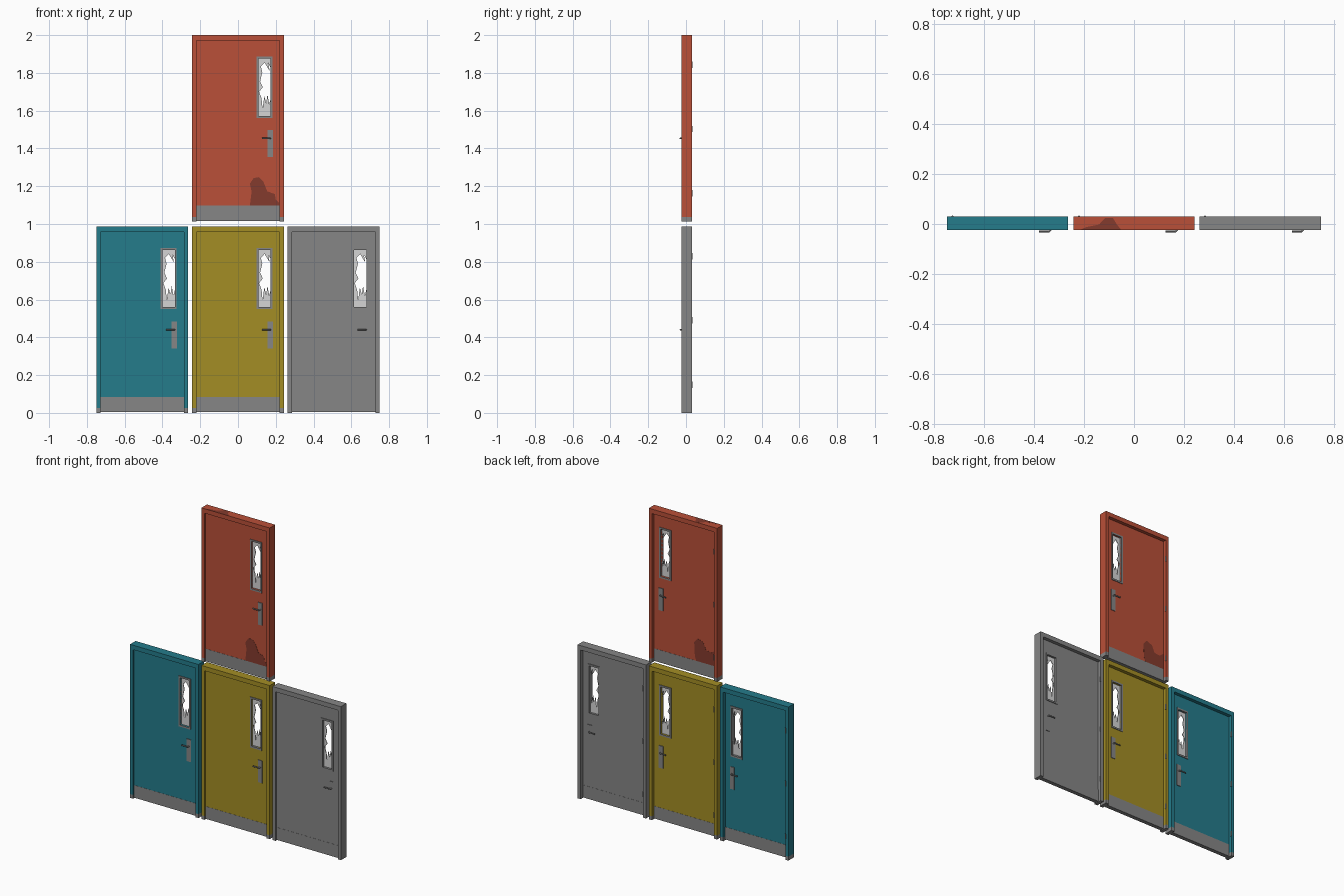
import bpy, bmesh, math

if "Cube" in bpy.data.objects:
    bpy.data.objects.remove(bpy.data.objects["Cube"])

def mat(name, rgb):
    m = bpy.data.materials.new(name)
    m.diffuse_color = (*rgb, 1)
    m.use_nodes = True
    m.node_tree.nodes["Principled BSDF"].inputs["Base Color"].default_value = m.diffuse_color
    return m

TEAL = mat("teal_paint", (0.018, 0.20, 0.26))
YELLOW = mat("yellow_paint", (0.37, 0.27, 0.018))
RED = mat("red_paint", (0.49, 0.08, 0.04))
GREY = mat("grey_metal", (0.24, 0.24, 0.24))
GLASS = mat("pale_glass", (0.66, 0.66, 0.66))
STAIN = mat("dark_red_stain", (0.23, 0.043, 0.026))

def finish(bm, name, m):
    bmesh.ops.recalc_face_normals(bm, faces=bm.faces)
    me = bpy.data.meshes.new(name)
    bm.to_mesh(me)
    bm.free()
    me.materials.append(m)
    ob = bpy.data.objects.new(name, me)
    bpy.context.collection.objects.link(ob)
    return ob

def slab(name, m, pts, y0, y1, o=(0, 0)):
    """Outline in x,z extruded from y0 to y1."""
    bm = bmesh.new()
    f = bm.faces.new([bm.verts.new((x + o[0], y0, z + o[1])) for x, z in pts])
    r = bmesh.ops.extrude_face_region(bm, geom=[f])
    vs = [v for v in r["geom"] if isinstance(v, bmesh.types.BMVert)]
    bmesh.ops.translate(bm, verts=vs, vec=(0, y1 - y0, 0))
    bmesh.ops.triangulate(bm, faces=[f for f in bm.faces if len(f.verts) > 4])
    return finish(bm, name, m)

def rect(x0, x1, z0, z1):
    return [(x0, z0), (x1, z0), (x1, z1), (x0, z1)]

def ring(name, m, outer, inner, y0, y1, o):
    """Rectangular panel with a rectangular hole."""
    bm = bmesh.new()
    L = [[bm.verts.new((x + o[0], y, z + o[1])) for x, z in rect(*r)]
         for r, y in ((outer, y0), (outer, y1), (inner, y1), (inner, y0))]
    for a in range(4):
        A, B = L[a], L[(a + 1) % 4]
        for i in range(4):
            j = (i + 1) % 4
            bm.faces.new((A[i], A[j], B[j], B[i]))
    return finish(bm, name, m)

W, H = 0.243, 0.987            # half width and height of a door
IW, IH = 0.221, 0.958          # inner edge of the frame
Y0, Y1 = -0.025, 0.031         # frame depth
L0, L1 = -0.015, 0.009         # leaf depth
WIN = (0.108, 0.173, 0.560, 0.863)
BEZEL = (0.098, 0.182, 0.549, 0.874)
FOOT, KICK = 0.025, 0.084

# broken glass outline, as fractions of the window
SHARDS = [(0, 0), (1, 0), (1, .30), (.88, .20), (.74, .37), (.64, .22), (.48, .34),
          (.34, .12), (.26, .30), (.06, .42), (.36, .50), (.14, .60), (.32, .76),
          (.20, .86), (.50, .93), (.92, .78), (.80, .92), (1, .84), (1, 1), (0, 1)]

def door(tag, paint, ox, oz):
    o = (ox, oz)
    # frame with grey feet
    slab(tag + "_frame", paint, [(-W, FOOT), (-IW, FOOT), (-IW, IH), (IW, IH),
         (IW, FOOT), (W, FOOT), (W, H), (-W, H)], Y0, Y1, o)
    for s, side in ((-1, "left"), (1, "right")):
        slab(f"{tag}_{side}_frame_foot", GREY,
             rect(min(s * IW, s * W), max(s * IW, s * W), 0, FOOT), Y0, Y1, o)
    # leaf and kick plate
    ring(tag + "_leaf", paint, (-IW, IW, KICK, IH), WIN, L0, L1, o)
    slab(tag + "_kick_plate", GREY, rect(-IW, IW, 0.004, KICK), L0 - 0.001, L1 + 0.001, o)
    # window
    ring(tag + "_window_frame", GREY, BEZEL, WIN, L0 - 0.004, L1 + 0.004, o)
    x0, x1, z0, z1 = WIN
    slab(tag + "_broken_glass", GLASS,
         [(x0 + u * (x1 - x0), z0 + v * (z1 - z0)) for u, v in SHARDS], -0.005, -0.001, o)
    # handle plate and double lever
    slab(tag + "_handle_plate", GREY, rect(0.155, 0.185, 0.341, 0.484),
         L0 - 0.004, L1 + 0.004, o)
    cu = bpy.data.curves.new(tag + "_lever", 'CURVE')
    cu.dimensions = '3D'
    cu.bevel_depth = 0.004
    cu.bevel_resolution = 2
    cu.use_fill_caps = True
    path = [(0.127, -0.030), (0.166, -0.030), (0.172, -0.024),
            (0.172, 0.018), (0.166, 0.024), (0.127, 0.024)]
    sp = cu.splines.new('POLY')
    sp.points.add(len(path) - 1)
    for p, (x, y) in zip(sp.points, path):
        p.co = (x + ox, y, 0.44 + oz, 1)
    cu.materials.append(GREY)
    bpy.context.collection.objects.link(bpy.data.objects.new(tag + "_lever", cu))
    # hinges
    for i, z in enumerate((0.15, 0.49, 0.83)):
        bpy.ops.mesh.primitive_cylinder_add(vertices=10, radius=0.004, depth=0.034,
                                            location=(ox - 0.221, 0.030, oz + z))
        h = bpy.context.object
        h.name = f"{tag}_hinge_{i + 1}"
        h.data.materials.append(GREY)
        bpy.ops.object.shade_smooth_by_angle()

door("teal_door", TEAL, -0.507, 0)
door("yellow_door", YELLOW, 0, 0)
door("grey_door", GREY, 0.506, 0)
door("red_door", RED, 0, 2 - H)

# dark stains on the red door: front, back and top
up = (0, 2 - H)
slab("front_stain", STAIN, [(0.063, KICK), (0.218, KICK), (0.218, 0.10), (0.20, 0.115),
     (0.195, 0.145), (0.155, 0.16), (0.135, 0.21), (0.11, 0.235), (0.083, 0.23),
     (0.063, 0.20), (0.072, 0.16)], L0 - 0.001, L0, up)
slab("back_stain", STAIN, [(-0.22, KICK), (-0.08, KICK), (-0.07, 0.11), (-0.065, 0.20),
     (-0.09, 0.23), (-0.13, 0.215), (-0.15, 0.17), (-0.19, 0.165), (-0.22, 0.19)],
     L1, L1 + 0.001, up)
top = slab("top_stain", STAIN, [(-0.22, Y0), (-0.05, Y0), (-0.07, 0.0), (-0.085, 0.025),
           (-0.115, 0.025), (-0.14, -0.002), (-0.19, -0.012)], -0.0005, 0)
top.rotation_euler = (-math.pi / 2, 0, 0)
top.scale = (1, 1, -1)
for v in top.data.vertices:      # lay the outline flat on the top of the frame
    v.co = (v.co.x, v.co.z, 2.0 - v.co.y - 0.0003)
top.rotation_euler = (0, 0, 0)
top.scale = (1, 1, 1)
top.data.update()
